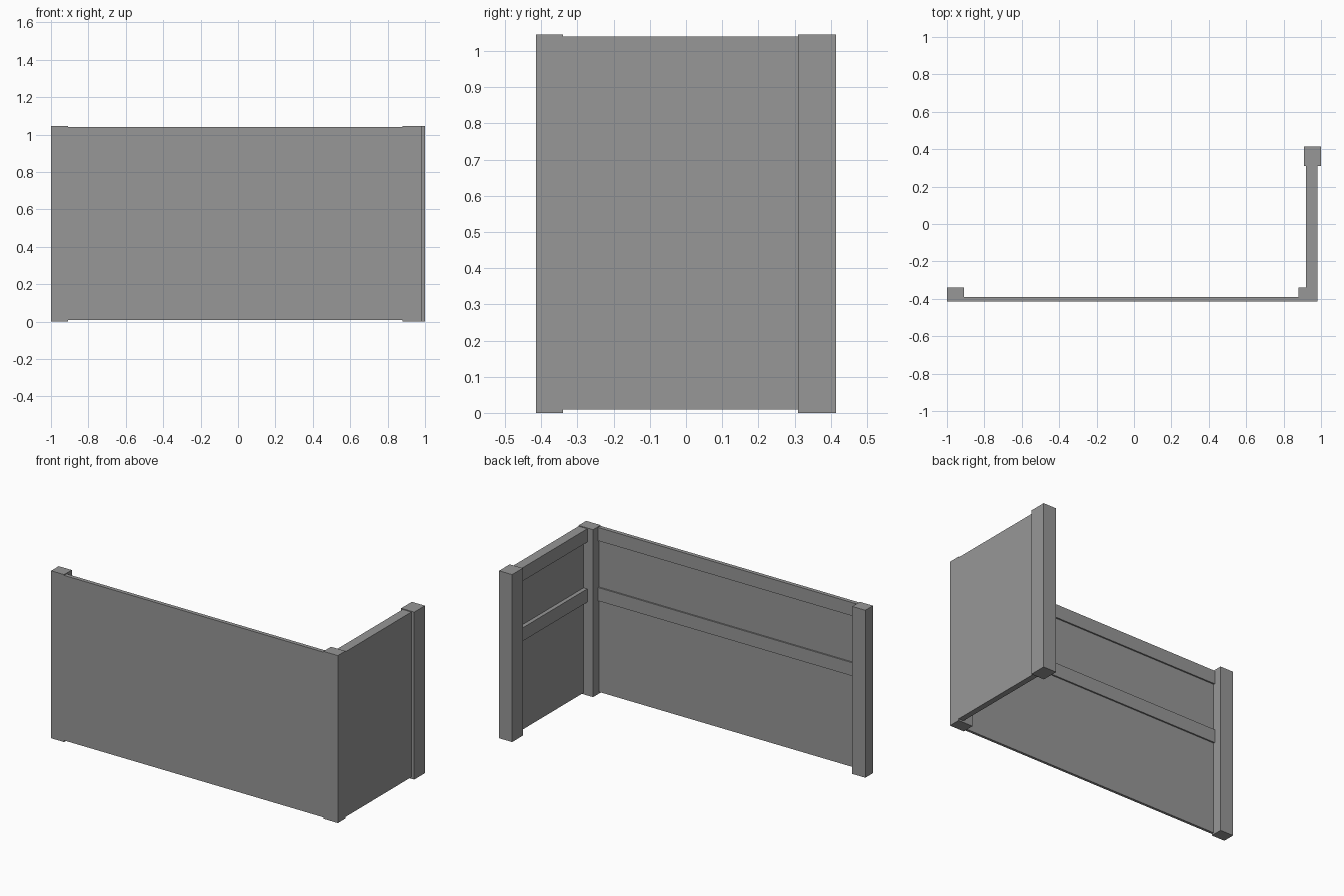
import bpy
import bmesh
from mathutils import Vector

cube = bpy.data.objects.get("Cube")
if cube:
    bpy.data.objects.remove(cube, do_unlink=True)

# Single flat grey finish
grey = bpy.data.materials.new("plain grey")
grey.use_nodes = True
colour = (0.31, 0.31, 0.31, 1)
grey.diffuse_color = colour
grey.node_tree.nodes["Principled BSDF"].inputs["Base Color"].default_value = colour


def box(name, x, y, z):
    """Box spanning the given (low, high) range on each axis."""
    low, high = (Vector(c) for c in zip(x, y, z))
    bm = bmesh.new()
    bmesh.ops.create_cube(bm, size=1)
    for v in bm.verts:
        v.co = (low + high) / 2 + v.co * (high - low)
    mesh = bpy.data.meshes.new(name)
    bm.to_mesh(mesh)
    bm.free()
    mesh.materials.append(grey)
    obj = bpy.data.objects.new(name, mesh)
    bpy.context.collection.objects.link(obj)
    return obj


FRONT = -0.415           # outer face of the long wall
SIDE = 0.98              # outer face of the short wall
FRONT_SKIN = FRONT + 0.016
SIDE_SKIN = SIDE - 0.035
WALL_Z = (0.01, 1.04)
POST_Z = (0, 1.045)

# Posts, standing slightly proud of the walls at top and bottom
box("right_post", (-1, -0.91), (FRONT, -0.34), POST_Z)
box("corner_post", (0.88, SIDE), (FRONT, -0.34), POST_Z)
box("back_post", (0.91, 1), (0.31, 0.415), POST_Z)

# Wall panels
box("front_panel", (-1, SIDE), (FRONT, FRONT_SKIN), WALL_Z)
box("side_panel", (SIDE_SKIN, SIDE), (FRONT, 0.31), WALL_Z)

# Inner rails along the top and at mid height
for level, top in (("top", WALL_Z[1]), ("middle", 0.665)):
    z = (top - 0.083, top)
    box(f"front_{level}_rail", (-0.91, 0.88), (FRONT_SKIN, -0.39), z)
    box(f"side_{level}_rail", (0.92, SIDE_SKIN), (-0.34, 0.31), z)
